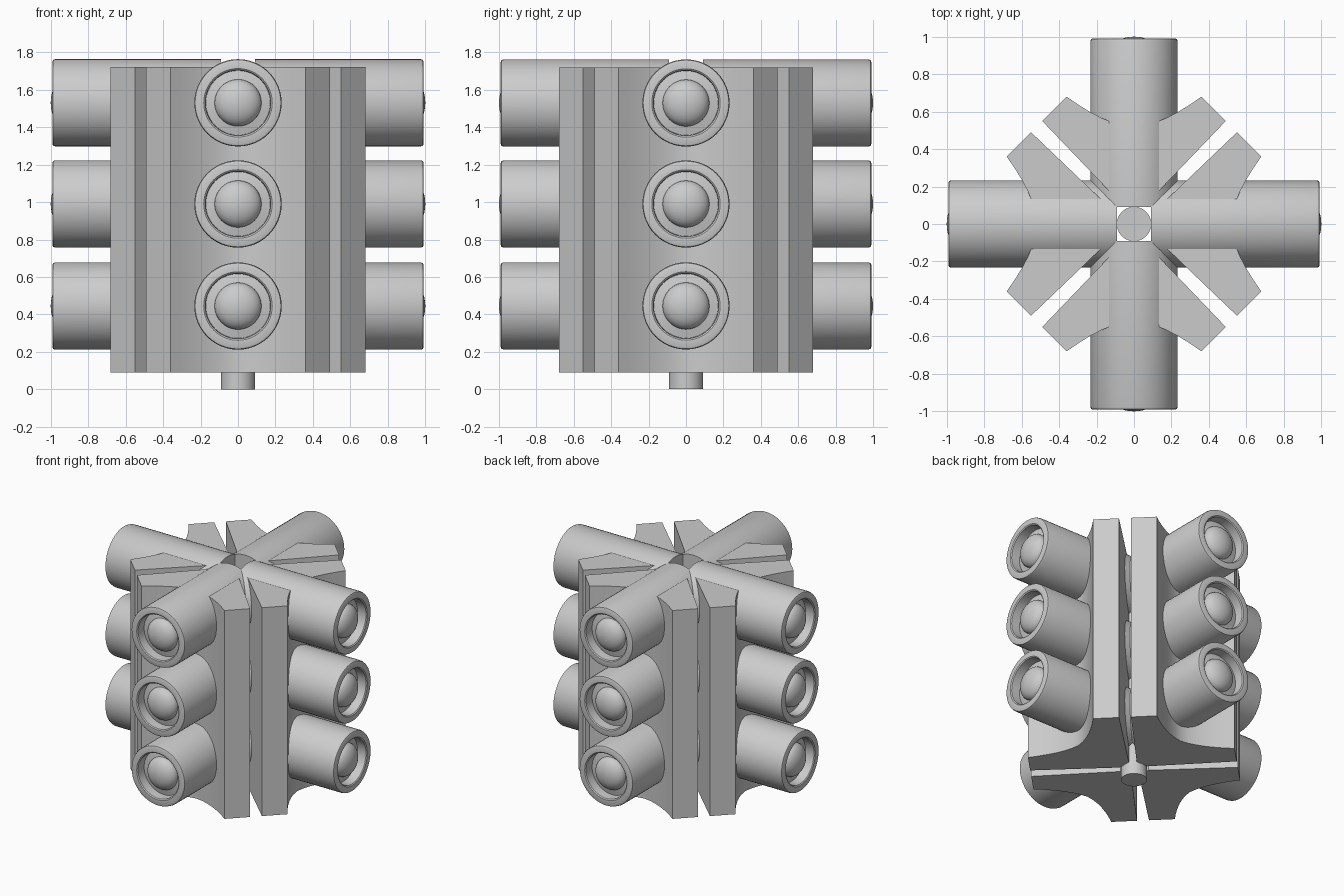
import bpy, bmesh, math
from mathutils import Matrix, Vector

if "Cube" in bpy.data.objects:
    bpy.data.objects.remove(bpy.data.objects["Cube"])

BOTTOM, TOP = 0.09, 1.72
LAMP_Z = {"lower": 0.445, "middle": 0.99, "upper": 1.53}
SIDES = ["front", "right", "back", "left"]


def finish(bm, name, matrix):
    bmesh.ops.transform(bm, matrix=matrix, verts=bm.verts)
    bmesh.ops.recalc_face_normals(bm, faces=bm.faces)
    mesh = bpy.data.meshes.new(name)
    bm.to_mesh(mesh)
    bm.free()
    mesh.shade_smooth()
    mesh.set_sharp_from_angle(angle=math.radians(32))
    obj = bpy.data.objects.new(name, mesh)
    bpy.context.collection.objects.link(obj)
    return obj


def lathe(name, profile, matrix, steps=48):
    """Revolve (radius, height) points around z; zero radius closes an end."""
    bm = bmesh.new()
    verts = [bm.verts.new((r, 0, h)) for r, h in profile]
    edges = [bm.edges.new(pair) for pair in zip(verts, verts[1:])]
    bmesh.ops.spin(bm, geom=verts + edges, cent=(0, 0, 0), axis=(0, 0, 1),
                   angle=math.tau, steps=steps, use_duplicate=False)
    bmesh.ops.remove_doubles(bm, verts=bm.verts, dist=1e-5)
    return finish(bm, name, matrix)


def prism(name, outline, z0, z1, matrix):
    bm = bmesh.new()
    face = bm.faces.new([bm.verts.new((x, y, z0)) for x, y in outline])
    ext = bmesh.ops.extrude_face_region(bm, geom=[face])
    top = [v for v in ext["geom"] if isinstance(v, bmesh.types.BMVert)]
    bmesh.ops.translate(bm, verts=top, vec=(0, 0, z1 - z0))
    return finish(bm, name, matrix)


# Housing outline: narrow at the hub, flared wings, concave front
half = [(0.05, -0.09), (0.49, -0.55), (0.36, -0.68)]
for i in range(1, 7):
    x = 0.36 * (1 - i / 6)
    half.append((x, -0.515 - 0.165 * (x / 0.36) ** 1.6))
outline = half + [(-x, y) for x, y in reversed(half[:-1])]

# Lamp: long barrel, rounded rim, shallow recess and domed lens
barrel = [(0, 0.09), (0.233, 0.09), (0.233, 0.975), (0.229, 0.987),
          (0.219, 0.991), (0.183, 0.991), (0.175, 0.985), (0.172, 0.915)]
dome = [(0.125 * math.cos(a), 0.925 + 0.075 * math.sin(a))
        for a in [math.radians(d) for d in range(0, 90, 10)]] + [(0, 1.0)]

to_front = Matrix.Rotation(math.radians(90), 4, 'X')
for k, side in enumerate(SIDES):
    turn = Matrix.Rotation(k * math.pi / 2, 4, 'Z')
    prism(side + "_housing", outline, BOTTOM, TOP, turn)
    for level, z in LAMP_Z.items():
        place = turn @ Matrix.Translation(Vector((0, 0, z))) @ to_front
        lathe(f"{side}_{level}_lamp", barrel + dome, place)

# Central pole
lathe("pole", [(0, 0), (0.092, 0), (0.092, 1.5), (0, 1.5)], Matrix.Identity(4), 24)
